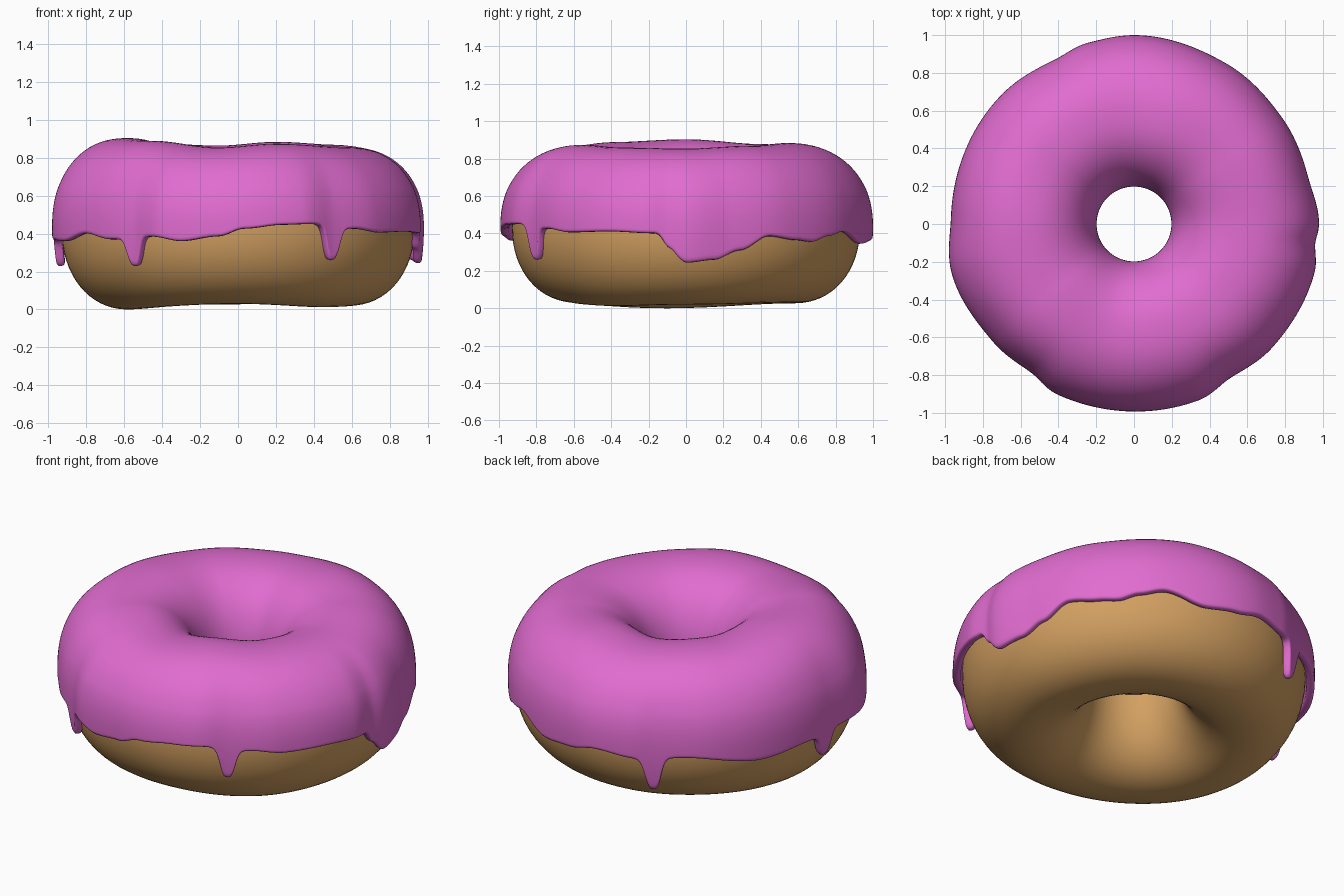
import bpy, bmesh, math

if "Cube" in bpy.data.objects:
    bpy.data.objects.remove(bpy.data.objects["Cube"])

RC, A, ZC = 0.585, 0.345, 0.43      # ring radius, section half width, section mid height


def wave(keys):
    """Smooth periodic function of azimuth (degrees) through (azimuth, value) keys."""
    pts = [(a - 360, v) for a, v in keys] + keys + [(a + 360, v) for a, v in keys]

    def f(deg):
        for (a0, v0), (a1, v1) in zip(pts, pts[1:]):
            if a0 <= deg < a1:
                t = (deg - a0) / (a1 - a0)
                return v0 + (v1 - v0) * t * t * (3 - 2 * t)
        return keys[0][1]
    return f


top = wave([(0, .855), (35, .87), (70, .885), (100, .865), (140, .88), (180, .905),
            (220, .89), (260, .855), (290, .875), (325, .86)])
low = wave([(0, .02), (60, .03), (120, .025), (190, .0), (270, .03), (320, .012)])
rim = wave([(0, .98), (15, .955), (35, .965), (60, .98), (90, 1.0), (104, .99), (116, .966),
            (135, .98), (178, .97), (195, 1.0), (220, .973), (235, .957), (246, .99),
            (290, .995), (302, .962), (318, .982), (345, .99), (354, .965)])
edge_base = wave([(0, .245), (9, .26), (18, .31), (28, .385), (38, .365), (45, .355),
                  (52, .385), (60, .41), (74, .345), (85, .36), (95, .39), (108, .37),
                  (126, .385), (150, .335), (168, .36), (186, .37), (202, .36), (214, .40),
                  (225, .37), (242, .385), (252, .36), (264, .385), (272, .425), (284, .445),
                  (294, .45), (310, .425), (320, .405), (335, .41), (350, .40), (355, .32)])
DRIPS = [(114, .18), (177, .23), (234.5, .23), (301.5, .26)]


def edge(deg):
    z = edge_base(deg)
    for az, tip in DRIPS:
        d = abs((deg - az + 180) % 360 - 180)
        z -= (z - tip) / (1 + (d / 2.9) ** 5)
    return z


def power(v, n):
    return math.copysign(abs(v) ** (2 / n), v)


def ring_object(name, rows, cols, point, color, closed):
    """Sweep a section round the z axis; point(azimuth, row) gives (radius, z)."""
    bm = bmesh.new()
    grid = []
    for i in range(cols):
        deg = 360 * i / cols
        c, s = math.cos(math.radians(deg)), math.sin(math.radians(deg))
        grid.append([bm.verts.new((r * c, r * s, z))
                     for r, z in (point(deg, j) for j in range(rows))])
    for i in range(cols):
        a, b = grid[i], grid[(i + 1) % cols]
        for j in range(rows if closed else rows - 1):
            k = (j + 1) % rows
            bm.faces.new((a[j], a[k], b[k], b[j])).smooth = True
    me = bpy.data.meshes.new(name)
    bm.to_mesh(me)
    bm.free()
    ob = bpy.data.objects.new(name, me)
    bpy.context.collection.objects.link(ob)
    mat = bpy.data.materials.new(name + "_color")
    mat.diffuse_color = color
    mat.use_nodes = True
    mat.node_tree.nodes["Principled BSDF"].inputs["Base Color"].default_value = mat.diffuse_color
    me.materials.append(mat)
    return ob


# Dough: full ring, slightly uneven above and below
def dough_point(deg, j):
    p = math.pi * (1 - 2 * j / 64)
    n = 2.3 if math.sin(p) > 0 else 2.1
    b = top(deg) - .055 - ZC if math.sin(p) > 0 else ZC - low(deg)
    return RC + A * power(math.cos(p), n), ZC + b * power(math.sin(p), n)


ring_object("dough", 64, 128, dough_point, (0.65, 0.35, 0.12, 1), True)

# Icing: sheet over the top with a wavy, dripping outer edge
CAP, SKIRT, Z_SKIRT, N, THICK = 18, 12, .62, 2.3, .045


def icing_point(deg, j):
    b = top(deg) - THICK - ZC
    swell = rim(deg) - .975
    if j < CAP:
        end = math.asin(((Z_SKIRT - ZC) / b) ** (N / 2))
        p = math.pi + (end - math.pi) * j / CAP
        c = power(math.cos(p), N)
        return RC + A * c + swell * max(0, c) ** 2, ZC + b * power(math.sin(p), N)
    z = Z_SKIRT + (edge(deg) - Z_SKIRT) * (j - CAP) / SKIRT
    if z > ZC:
        c = (1 - ((z - ZC) / b) ** N) ** (1 / N)
    else:
        c = 1 - 1.1 * (ZC - z) ** 2
    return RC + A * c + swell * c * c, z


icing = ring_object("icing", CAP + SKIRT + 1, 360, icing_point, (0.75, 0.15, 0.63, 1), False)
solid = icing.modifiers.new("thickness", 'SOLIDIFY')
solid.thickness = THICK
solid.offset = 1
sub = icing.modifiers.new("round", 'SUBSURF')
sub.levels = sub.render_levels = 1
